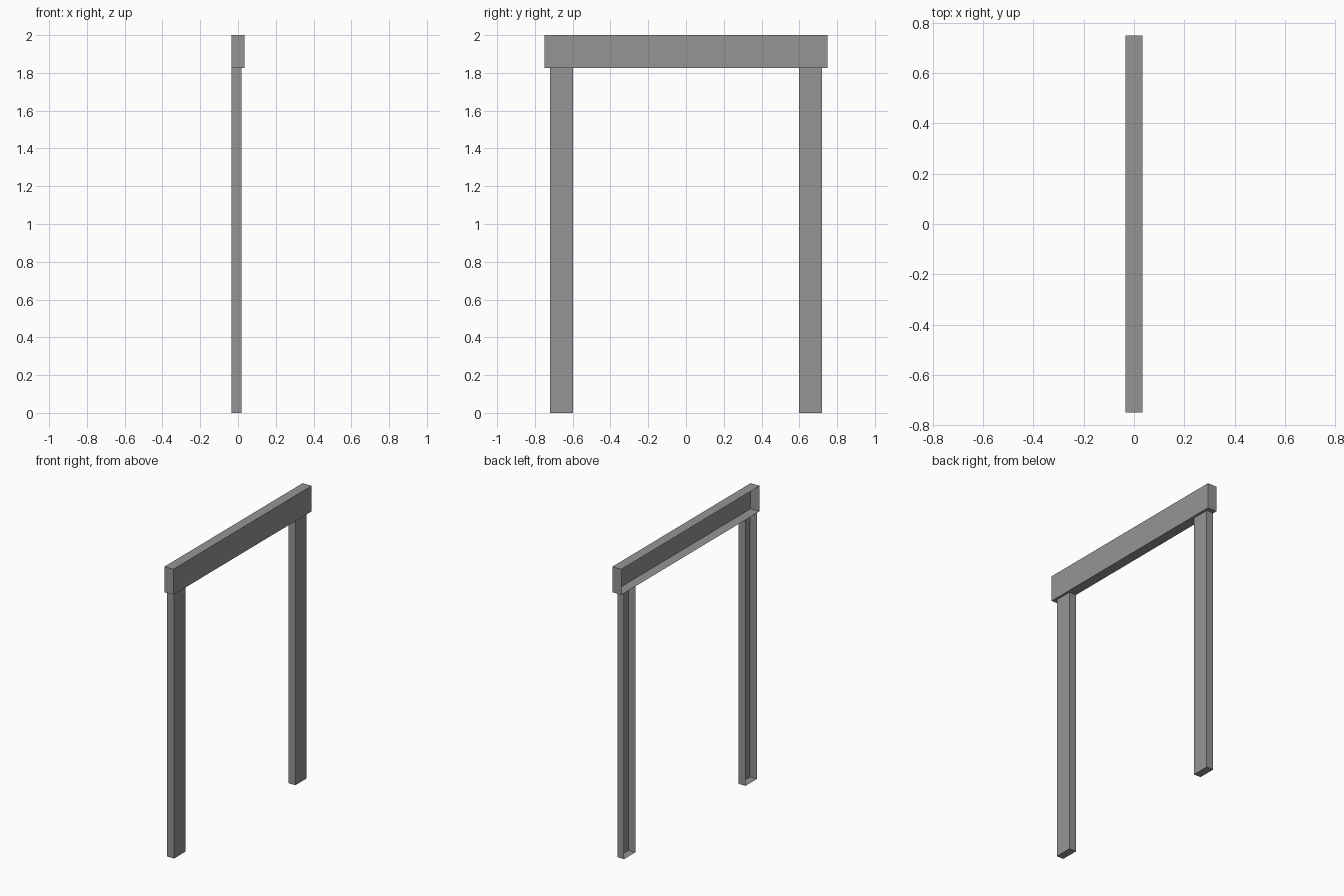
import bpy
import bmesh
from mathutils import Matrix, Vector

default = bpy.data.objects.get("Cube")
if default:
    bpy.data.objects.remove(default, do_unlink=True)

# Single grey paint
GREY = (0.3, 0.3, 0.3, 1.0)
grey = bpy.data.materials.new("plain_grey")
grey.use_nodes = True
grey.diffuse_color = GREY
grey.node_tree.nodes["Principled BSDF"].inputs["Base Color"].default_value = GREY


def open_box(name, low, high, open_sides):
    """Thin-skinned box between two corners, without the faces on open_sides."""
    low, high = Vector(low), Vector(high)
    bm = bmesh.new()
    placing = Matrix.Translation((low + high) / 2) @ Matrix.Diagonal((*(high - low), 1))
    bmesh.ops.create_cube(bm, size=1, matrix=placing)
    bm.normal_update()
    gone = [f for f in bm.faces
            if any(f.normal.dot(Vector(side)) > 0.9 for side in open_sides)]
    bmesh.ops.delete(bm, geom=gone, context='FACES')
    mesh = bpy.data.meshes.new(name)
    bm.to_mesh(mesh)
    bm.free()
    mesh.materials.append(grey)
    obj = bpy.data.objects.new(name, mesh)
    bpy.context.collection.objects.link(obj)
    return obj


BACK, UP = (-1, 0, 0), (0, 0, 1)
WALL_X, BEAM_Z = -0.034, 1.825

# Header beam, open towards the wall side
open_box("header_beam", (WALL_X, -0.75, BEAM_Z), (0.034, 0.75, 2.0), [BACK])

# Posts, open towards the wall side and closed above by the beam
for name, centre in (("front_post", -0.658), ("back_post", 0.658)):
    open_box(name, (WALL_X, centre - 0.061, 0), (0.018, centre + 0.061, BEAM_Z), [BACK, UP])
